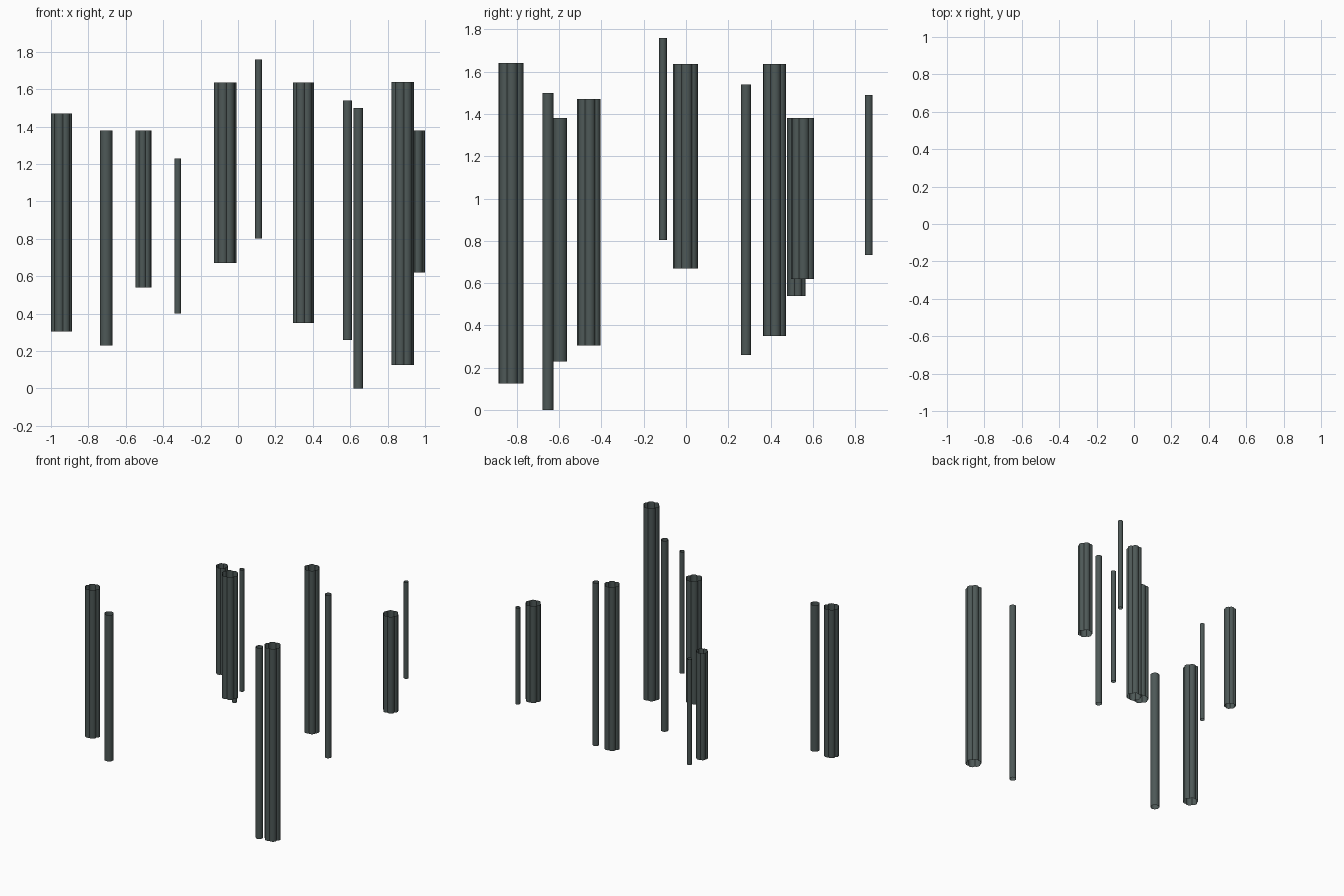
import bpy
import bmesh
import math

if "Cube" in bpy.data.objects:
    bpy.data.objects.remove(bpy.data.objects["Cube"])

slate = bpy.data.materials.new("dark slate")
slate.diffuse_color = (0.075, 0.098, 0.095, 1)
slate.use_nodes = True
slate.node_tree.nodes["Principled BSDF"].inputs["Base Color"].default_value = slate.diffuse_color


def lobed(radius, phase, lobes=6, steps=8):
    """Cloud-like outline: rounded lobes meeting in narrow grooves."""
    pts = []
    n = lobes * steps
    for i in range(n):
        a = 2 * math.pi * i / n
        r = radius * (0.83 + 0.17 * abs(math.cos(lobes * a / 2)) ** 0.7)
        pts.append((r * math.cos(a + phase), r * math.sin(a + phase)))
    return pts


def circle(radius, n=24):
    return [(radius * math.cos(2 * math.pi * i / n),
             radius * math.sin(2 * math.pi * i / n)) for i in range(n)]


def tube(name, outline, x, y, z0, z1):
    """Open-ended wall swept straight up from an outline."""
    bm = bmesh.new()
    low = [bm.verts.new((px, py, z0)) for px, py in outline]
    high = [bm.verts.new((px, py, z1)) for px, py in outline]
    n = len(outline)
    for i in range(n):
        j = (i + 1) % n
        bm.faces.new((low[i], low[j], high[j], high[i]))
    mesh = bpy.data.meshes.new(name)
    bm.to_mesh(mesh)
    bm.free()
    mesh.materials.append(slate)
    ob = bpy.data.objects.new(name, mesh)
    ob.location = (x, y, 0)
    bpy.context.collection.objects.link(ob)
    bpy.ops.object.select_all(action='DESELECT')
    ob.select_set(True)
    bpy.context.view_layer.objects.active = ob
    bpy.ops.object.shade_smooth_by_angle(angle=math.radians(35))


# Fluted columns: x, y, bottom, top, radius, turn
fluted = [
    (-0.943, -0.460, 0.305, 1.470, 0.057, 0.15),
    (-0.505, 0.522, 0.540, 1.380, 0.044, 0.30),
    (-0.068, -0.003, 0.670, 1.635, 0.061, 0.15),
    (0.350, 0.418, 0.350, 1.635, 0.057, 0.12),
    (0.942, 0.552, 0.620, 1.380, 0.057, 0.12),
    (0.881, -0.828, 0.125, 1.640, 0.061, 0.15),
]
for k, (x, y, z0, z1, r, turn) in enumerate(fluted, 1):
    tube(f"fluted_column_{k}", lobed(r, turn), x, y, z0, z1)

# Round pipes: x, y, bottom, top, radius
pipes = [
    (-0.705, -0.595, 0.230, 1.380, 0.033),
    (-0.322, 0.415, 0.400, 1.230, 0.018),
    (0.110, -0.109, 0.803, 1.760, 0.018),
    (0.585, 0.284, 0.260, 1.540, 0.024),
    (0.643, -0.653, 0.000, 1.500, 0.026),
    (0.858, 0.864, 0.733, 1.490, 0.018),
]
for k, (x, y, z0, z1, r) in enumerate(pipes, 1):
    tube(f"round_pipe_{k}", circle(r), x, y, z0, z1)
